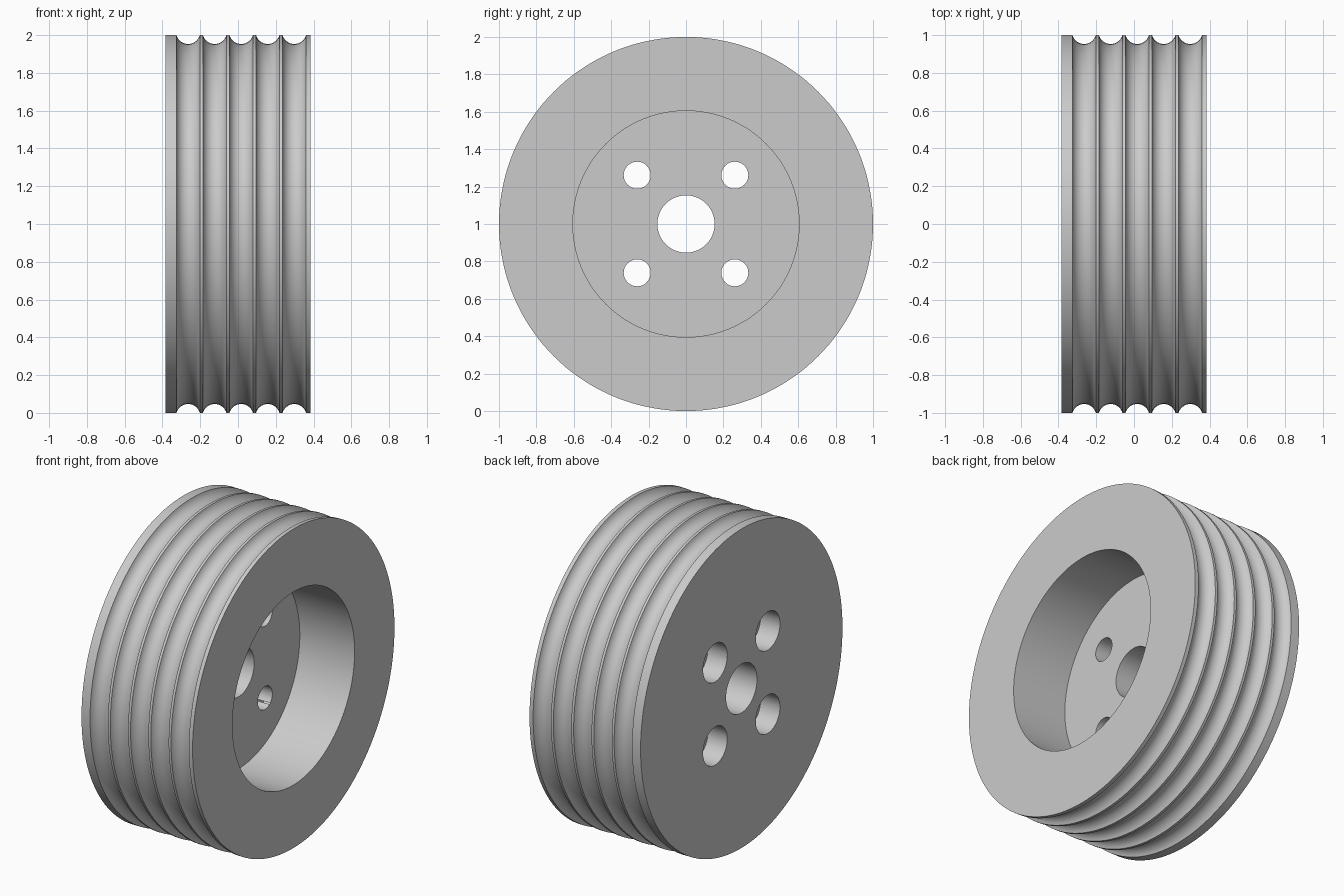
import bpy, bmesh, math
from mathutils import Matrix, Vector

old = bpy.data.objects.get("Cube")
if old:
    bpy.data.objects.remove(old, do_unlink=True)

metal = bpy.data.materials.new("plain_grey_metal")
metal.use_nodes = True
grey = (0.6, 0.6, 0.6, 1)
metal.diffuse_color = grey
metal.node_tree.nodes["Principled BSDF"].inputs["Base Color"].default_value = grey

HALF = 0.385      # half of the wheel width
AXLE = Vector((0, 0, 1))


def lathe(name, profile, center, steps):
    """Turn a closed (x, radius) profile around an axis parallel to x."""
    bm = bmesh.new()
    rings = []
    for i in range(steps):
        turn = Matrix.Rotation(math.tau * i / steps, 3, 'X')
        rings.append([bm.verts.new(center + turn @ Vector((x, 0, r)))
                      for x, r in profile])
    n = len(profile)
    for i in range(steps):
        a, b = rings[i], rings[(i + 1) % steps]
        for j in range(n):
            k = (j + 1) % n
            bm.faces.new((a[j], a[k], b[k], b[j]))
    # Collapse points lying on the axis, then clean up
    bmesh.ops.remove_doubles(bm, verts=bm.verts, dist=1e-5)
    bmesh.ops.dissolve_degenerate(bm, dist=1e-5, edges=bm.edges)
    bmesh.ops.recalc_face_normals(bm, faces=bm.faces)
    mesh = bpy.data.meshes.new(name)
    bm.to_mesh(mesh)
    bm.free()
    mesh.materials.append(metal)
    obj = bpy.data.objects.new(name, mesh)
    bpy.context.collection.objects.link(obj)
    return obj


# Rim with five round rope grooves
rim = [(-HALF, 1)]
half_chord, depth, pitch, first = 0.062, 0.047, 0.1405, -0.264
radius = (half_chord ** 2 + depth ** 2) / (2 * depth)
sweep = math.asin(half_chord / radius)
for g in range(5):
    for s in range(17):
        a = sweep * (s / 8 - 1)
        rim.append((first + g * pitch + radius * math.sin(a),
                    1 - depth + radius * (1 - math.cos(a))))
rim.append((HALF, 1))

# Deep recess on one side and centre bore
inside = [(HALF, 0.605), (0.005, 0.605), (0.005, 0.153), (-HALF, 0.153)]
wheel = lathe("grooved_pulley", rim + inside, AXLE, 144)

# Four bolt holes, counterbored from the flat side
bolt = [(-0.5, 0), (-0.5, 0.12), (-HALF + 0.135, 0.12),
        (-HALF + 0.135, 0.072), (0.1, 0.072), (0.1, 0)]
bpy.context.view_layer.objects.active = wheel
wheel.select_set(True)
for sy in (-1, 1):
    for sz in (-1, 1):
        cutter = lathe("bolt_hole_cutter", bolt, AXLE + Vector((0, sy, sz)) * 0.261, 48)
        cutter.hide_render = True
        mod = wheel.modifiers.new("bolt_hole", 'BOOLEAN')
        mod.operation = 'DIFFERENCE'
        mod.solver = 'EXACT'
        mod.object = cutter
        bpy.ops.object.modifier_apply(modifier=mod.name)
        bpy.data.objects.remove(cutter, do_unlink=True)

bpy.ops.object.shade_smooth_by_angle(angle=math.radians(30))
